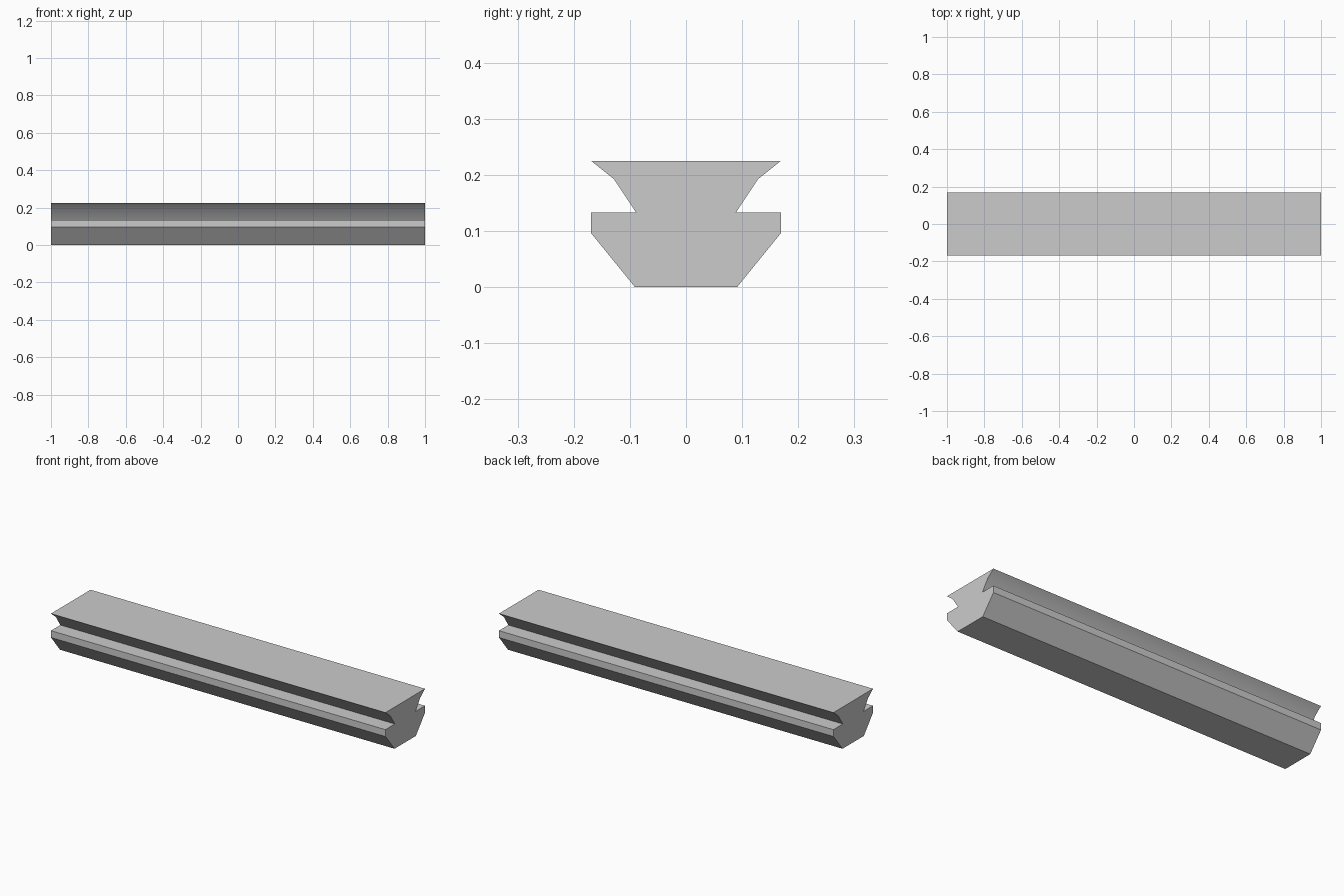
import bpy
import bmesh
import math

# Remove the default cube
cube = bpy.data.objects.get("Cube")
if cube:
    bpy.data.objects.remove(cube, do_unlink=True)

LENGTH = 2.0

# Single grey material
grey = bpy.data.materials.new("plain grey")
grey.use_nodes = True
colour = (0.6, 0.6, 0.6, 1.0)
grey.diffuse_color = colour
grey.node_tree.nodes["Principled BSDF"].inputs["Base Color"].default_value = colour

# Half cross-section (y, z): tapered base, side lip, groove, flared head
half = [(0.091, 0.0), (0.169, 0.096), (0.169, 0.133),
        (0.089, 0.133), (0.128, 0.192), (0.169, 0.225)]
profile = half + [(-y, z) for y, z in reversed(half)]

# Extrude the mirrored section along x
bm = bmesh.new()
end = bm.faces.new([bm.verts.new((-LENGTH / 2, y, z)) for y, z in profile])
extruded = bmesh.ops.extrude_face_region(bm, geom=[end], use_keep_orig=True)
moved = [g for g in extruded["geom"] if isinstance(g, bmesh.types.BMVert)]
bmesh.ops.translate(bm, verts=moved, vec=(LENGTH, 0, 0))
bmesh.ops.recalc_face_normals(bm, faces=bm.faces)

mesh = bpy.data.meshes.new("grooved_rail")
bm.to_mesh(mesh)
bm.free()
mesh.materials.append(grey)
rail = bpy.data.objects.new("grooved_rail", mesh)
bpy.context.collection.objects.link(rail)

# Soft bend under the head, sharp edges elsewhere
bpy.ops.object.select_all(action="DESELECT")
rail.select_set(True)
bpy.context.view_layer.objects.active = rail
bpy.ops.object.shade_smooth_by_angle(angle=math.radians(30))
